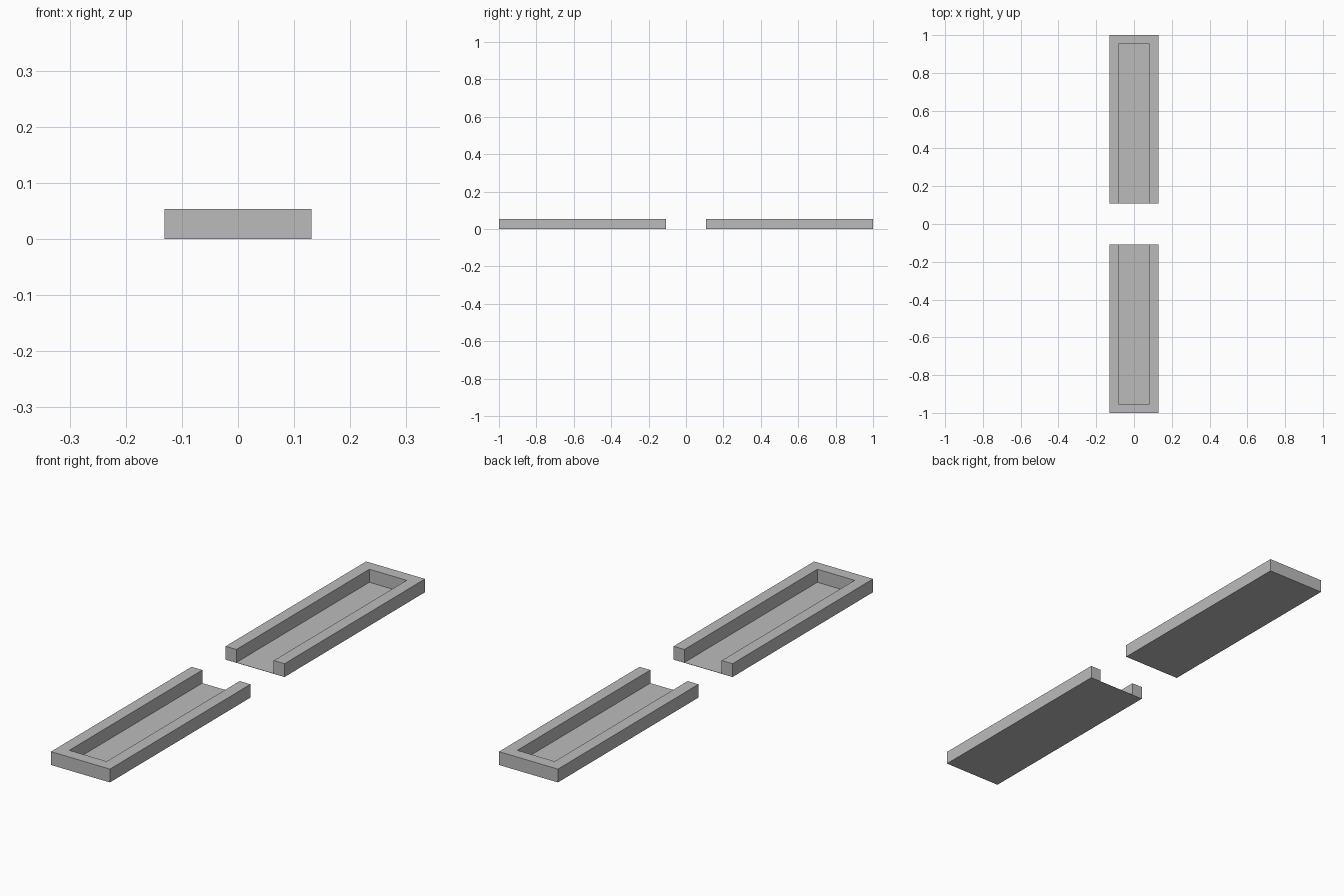
import bpy, bmesh

if "Cube" in bpy.data.objects:
    bpy.data.objects.remove(bpy.data.objects["Cube"])

W, H = 0.131, 0.0535        # half width and height of a tray
WALL = 0.048                # wall thickness
FLOOR = 0.001               # thin floor sheet
Y_OPEN, Y_END = 0.108, 1.0  # open inner end and closed outer end

grey = bpy.data.materials.new("plain grey")
grey.diffuse_color = (0.5, 0.5, 0.5, 1)
grey.use_nodes = True
grey.node_tree.nodes["Principled BSDF"].inputs["Base Color"].default_value = grey.diffuse_color


def tray(name, side):
    """U-shaped tray, open towards the centre; side is +1 (back) or -1 (front)."""
    i, yi = W - WALL, Y_END - WALL
    outline = [(-W, Y_OPEN), (-i, Y_OPEN), (-i, yi), (i, yi),
               (i, Y_OPEN), (W, Y_OPEN), (W, Y_END), (-W, Y_END)]
    bm = bmesh.new()
    top = [bm.verts.new((x, side * y, H)) for x, y in outline]
    low = [bm.verts.new((x, side * y, FLOOR if 1 <= k <= 4 else 0))
           for k, (x, y) in enumerate(outline)]
    # rim, floor, underside
    bm.faces.new(top)
    bm.faces.new(low[1:5])
    bm.faces.new([low[0], low[5], low[6], low[7]])
    # inner and outer walls
    for a in (1, 2, 3, 5, 6, 7):
        b = (a + 1) % 8
        bm.faces.new([low[a], low[b], top[b], top[a]])
    # open end
    bm.faces.new([low[0], low[5], top[5], top[4], low[4], low[1], top[1], top[0]])
    bmesh.ops.recalc_face_normals(bm, faces=bm.faces)
    me = bpy.data.meshes.new(name)
    bm.to_mesh(me)
    bm.free()
    me.materials.append(grey)
    bpy.context.collection.objects.link(bpy.data.objects.new(name, me))


tray("front_tray", -1)
tray("back_tray", 1)
